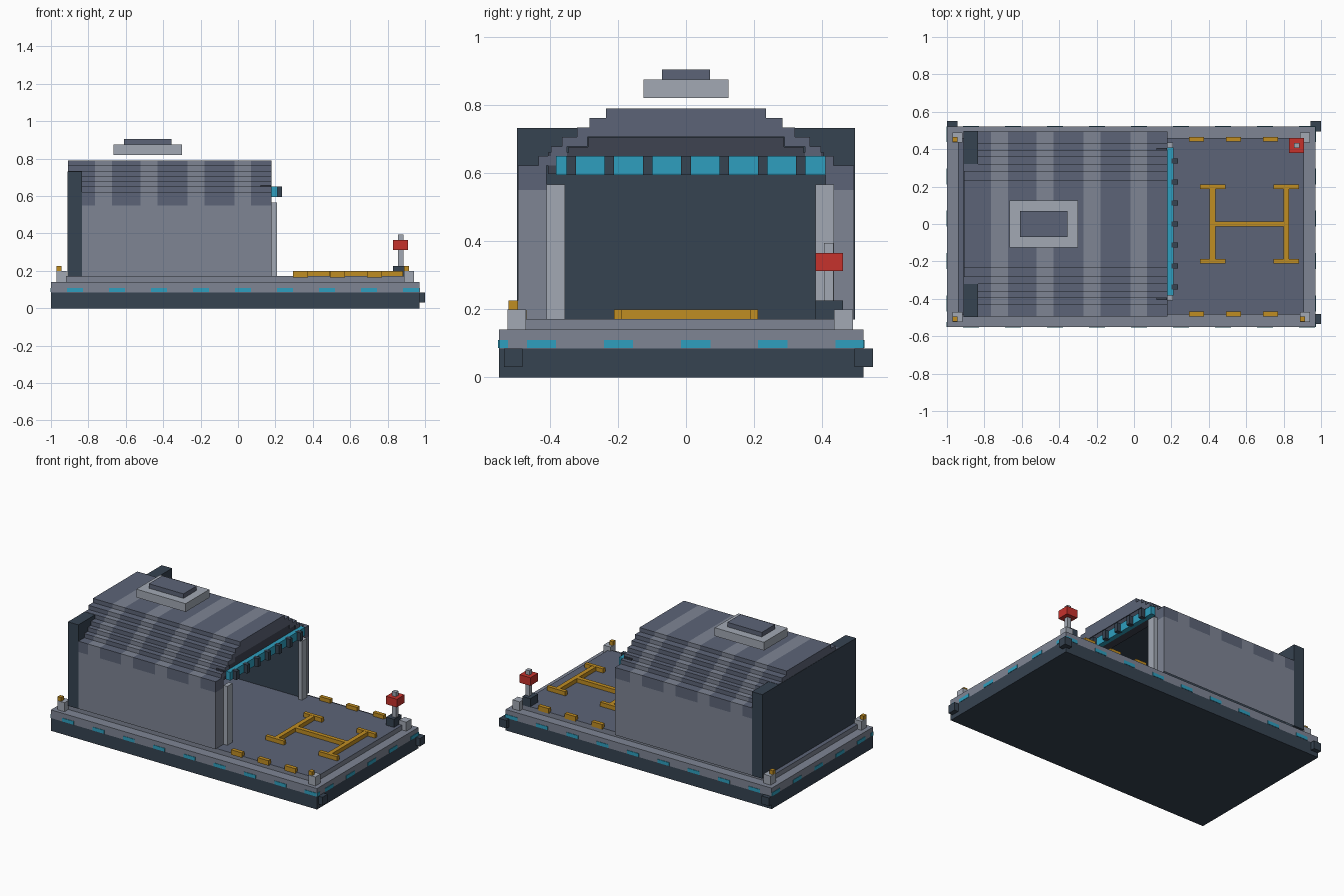
import bpy, bmesh

cube = bpy.data.objects.get("Cube")
if cube:
    bpy.data.objects.remove(cube, do_unlink=True)


def material(name, hex_colour):
    def lin(c):
        c /= 255
        return c / 12.92 if c <= 0.04045 else ((c + 0.055) / 1.055) ** 2.4
    col = [lin(int(hex_colour[i:i + 2], 16)) for i in (0, 2, 4)] + [1]
    m = bpy.data.materials.new(name)
    m.use_nodes = True
    m.diffuse_color = col
    m.node_tree.nodes["Principled BSDF"].inputs["Base Color"].default_value = col
    return m


NAVY = material("navy", "364351")
SLATE = material("slate", "5C6477")
SHADE = material("dark_slate", "3E4351")
GREY = material("mid_grey", "7E8594")
LIGHT = material("light_grey", "A2A9B4")
TEAL = material("teal", "2E9FBF")
GOLD = material("gold", "C08D22")
RED = material("red", "C6322C")


def finish(name, bm, mats):
    me = bpy.data.meshes.new(name)
    bm.to_mesh(me)
    bm.free()
    for m in mats:
        me.materials.append(m)
    ob = bpy.data.objects.new(name, me)
    bpy.context.collection.objects.link(ob)
    return ob


def boxes(name, mat, *dims):
    """One object made of boxes given as (x0, x1, y0, y1, z0, z1)."""
    bm = bmesh.new()
    for x0, x1, y0, y1, z0, z1 in dims:
        vs = bmesh.ops.create_cube(bm, size=1)["verts"]
        for v in vs:
            v.co = (x1 if v.co.x > 0 else x0, y1 if v.co.y > 0 else y0,
                    z1 if v.co.z > 0 else z0)
    return finish(name, bm, [mat])


# Base slab, rim and deck
X0, X1, Y0, Y1 = -1.0, 0.97, -0.55, 0.522
boxes("base_slab", NAVY, (X0, X1, Y0, Y1, 0, 0.085))
boxes("base_rim", GREY, (X0, X1, Y0, Y1, 0.085, 0.14))
deck = boxes("deck", GREY, (-0.94, 0.91, -0.485, 0.46, 0.14, 0.172))
deck.data.materials.append(SLATE)
for p in deck.data.polygons:
    p.material_index = int(p.normal.z > 0.5)
boxes("corner_bumpers", NAVY,
      *[(x, x + 0.055, y, y + 0.055, 0.03, 0.084)
        for x, y in ((0.945, 0.495), (0.945, -0.535), (-0.9995, 0.495))])

# Teal light strips around the rim
T = 0.003
lights = []
for i in range(9):
    c = -0.872 + i * 0.2245
    for y in (Y0, Y1):
        lights.append((c - 0.043, c + 0.043, y - T, y + T, 0.086, 0.109))
for i in range(6):
    c = -0.65 + i * 0.2265 + 0.0
    c = -0.651 + (i + 0) * 0.2265 if i else -0.566
    a, b = max(c - 0.043, Y0), min(c + 0.043, Y1)
    for x in (X0, X1):
        lights.append((x - T, x + T, a, b, 0.086, 0.109))
boxes("rim_lights", TEAL, *lights)

# Corner posts and their gold caps
px, py = (-0.97, 0.888), (-0.525, 0.435)
boxes("corner_posts", LIGHT,
      *[(x, x + 0.053, y, y + 0.055, 0.14, 0.2) for x in px for y in py])
boxes("corner_caps", GOLD,
      *[(x, x + 0.026, y, y + 0.028, 0.2, 0.226)
        for x, y in ((-0.97, -0.522), (-0.97, 0.438), (0.888, -0.522))])

# Hangar shell: stepped arch swept along x, with alternating roof bands
Z0, ZB = 0.17, 0.55
steps = [0.494, 0.433, 0.396, 0.364, 0.32, 0.283, 0.235]
half = [(0.494, Z0), (0.494, ZB)]
for i, y in enumerate(steps):
    z = 0.622 + 0.028 * i
    half.append((y, z))
    if i < 6:
        half.append((steps[i + 1], z))
inner_half = [(0.41, Z0), (0.41, ZB), (0.41, 0.622), (0.35, 0.622),
              (0.35, 0.678), (0.29, 0.678), (0.29, 0.706)]


def mirrored(h):
    return h + [(-y, z) for y, z in reversed(h)]


stations = [-0.91, -0.765, -0.675, -0.52, -0.43, -0.27, -0.18, -0.02, 0.07, 0.18]
bm = bmesh.new()
rings = {}
for key, prof in (("out", mirrored(half)), ("in", mirrored(inner_half))):
    rows = [[bm.verts.new((x, y, z)) for y, z in prof] for x in stations]
    rings[key] = rows
    for s in range(len(stations) - 1):
        a, b = rows[s], rows[s + 1]
        for k in range(len(prof) - 1):
            f = bm.faces.new((a[k], a[k + 1], b[k + 1], b[k]))
            upper = max(prof[k][1], prof[k + 1][1]) > ZB + 0.01
            f.material_index = 2 if key == "in" else int(upper and s % 2 == 0)
for s in (0, -1):
    o, n = rings["out"][s], rings["in"][s]
    bm.faces.new((o[0], o[1], n[1], n[0]))
    bm.faces.new((o[-1], o[-2], n[-2], n[-1]))
    f = bm.faces.new(o[1:-1] + n[-2:0:-1])
    f.material_index = 1
bmesh.ops.recalc_face_normals(bm, faces=bm.faces)
finish("hangar_shell", bm, [GREY, SLATE, NAVY])

# Back wall and doorway
boxes("back_wall", NAVY, (-0.912, -0.835, -0.496, 0.496, 0.17, 0.732))
boxes("back_gable", SLATE, (-0.908, -0.84, -0.3, 0.3, 0.68, 0.72))
boxes("door_transom", SHADE, (0.12, 0.177, -0.405, 0.405, 0.598, 0.66),
      (0.12, 0.177, -0.345, 0.345, 0.65, 0.677),
      (0.12, 0.177, -0.288, 0.288, 0.67, 0.705))
boxes("door_pillars", LIGHT, (0.18, 0.208, -0.41, -0.355, 0.172, 0.566),
      (0.18, 0.208, 0.38, 0.435, 0.172, 0.566))
boxes("door_light_bar", TEAL, (0.178, 0.21, -0.382, 0.41, 0.595, 0.65))
boxes("light_bar_clips", NAVY,
      *[(0.2, 0.236, c - 0.014, c + 0.014, 0.594, 0.651)
        for c in [i * 0.1125 for i in range(-3, 4)]])

# Roof vent
boxes("roof_vent", LIGHT, (-0.665, -0.3, -0.125, 0.125, 0.82, 0.875))
boxes("roof_vent_cap", SLATE, (-0.61, -0.355, -0.07, 0.07, 0.875, 0.905))

# Landing marking and edge dashes
marking = [(0.42, 0.815, -0.014, 0.014, 0.172, 0.199)]
for c in (0.42, 0.814):
    marking.append((c - 0.015, c + 0.015, -0.2, 0.2, 0.172, 0.199))
    for y in (-0.2, 0.2):
        marking.append((c - 0.068, c + 0.068, y - 0.012, y + 0.012, 0.172, 0.2))
boxes("landing_marking", GOLD, *marking)
boxes("edge_dashes", GOLD,
      *[(x, x + 0.08, y, y + 0.026, 0.165, 0.198)
        for x in (0.294, 0.492, 0.69) for y in (-0.494, 0.44)])

# Beacon
boxes("beacon_base", NAVY, (0.83, 0.889, 0.38, 0.461, 0.168, 0.226))
boxes("beacon_post", LIGHT, (0.856, 0.884, 0.406, 0.434, 0.226, 0.395))
boxes("beacon_lamp", RED, (0.83, 0.91, 0.38, 0.461, 0.312, 0.366))
